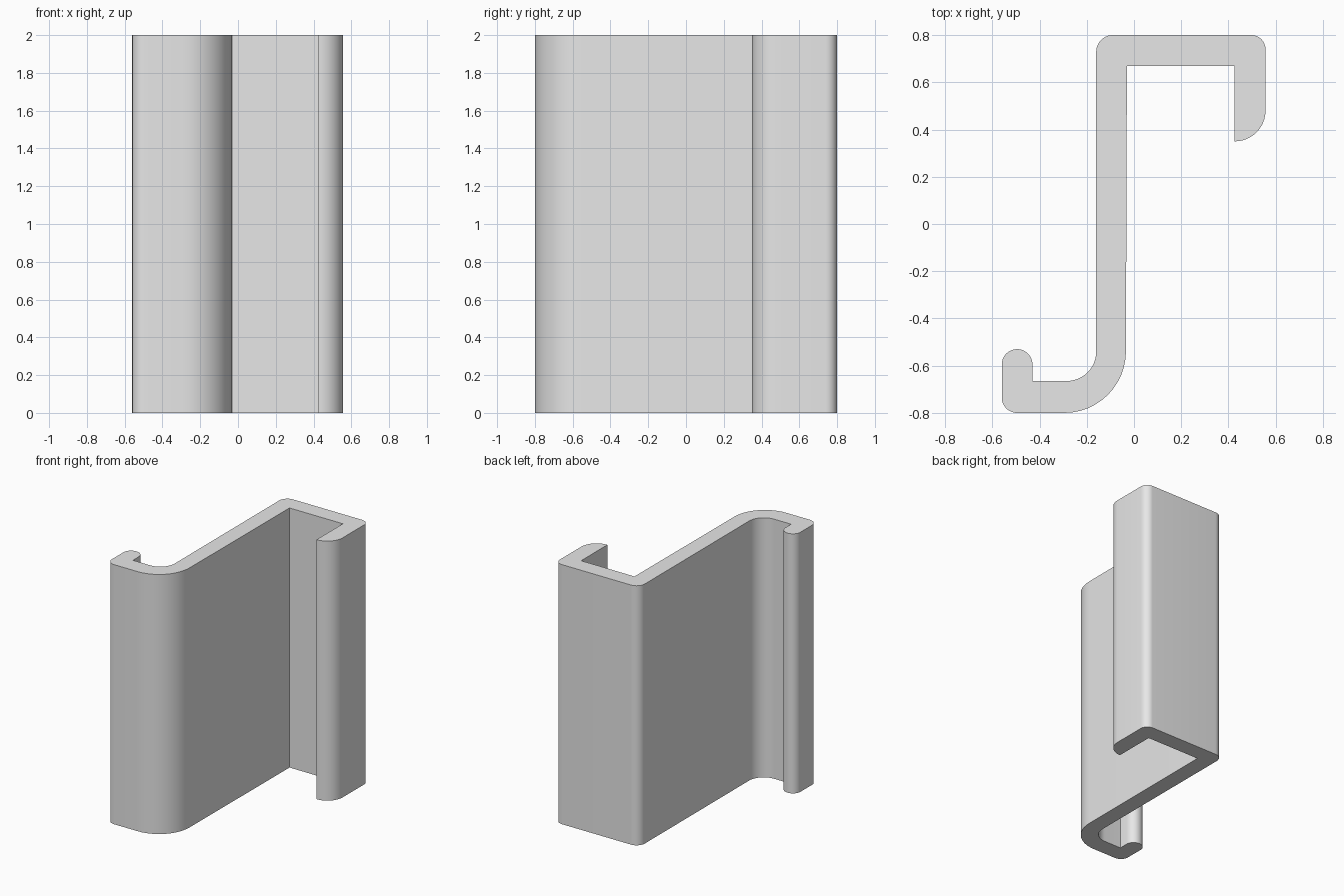
import bpy
import bmesh
import math
from mathutils import Vector

cube = bpy.data.objects.get("Cube")
if cube:
    bpy.data.objects.remove(cube, do_unlink=True)

HEIGHT = 2.0

# Channel outline: corner x, y and rounding radius
corners = [
    (-0.16, 0.80, 0.07), (-0.16, -0.665, 0.125),
    (-0.43, -0.665, 0), (-0.43, -0.53, 0.065),
    (-0.56, -0.53, 0.065), (-0.56, -0.80, 0.065),
    (-0.035, -0.80, 0.26), (-0.03, 0.67, 0),
    (0.425, 0.67, 0), (0.425, 0.35, 0),
    (0.557, 0.35, 0.13), (0.557, 0.80, 0.06),
]


def rounded_outline(corners, steps=12):
    """Replace each corner that has a radius with an arc."""
    points = []
    for i, (x, y, r) in enumerate(corners):
        here = Vector((x, y))
        if r == 0:
            points.append(here)
            continue
        to_prev = (Vector(corners[i - 1][:2]) - here).normalized()
        to_next = (Vector(corners[(i + 1) % len(corners)][:2]) - here).normalized()
        centre = here + (to_prev + to_next) * r
        for s in range(steps + 1):
            a = s / steps * math.pi / 2
            points.append(centre - to_next * r * math.cos(a) - to_prev * r * math.sin(a))
    return points


# Extrude the outline upward
bm = bmesh.new()
verts = [bm.verts.new((p.x, p.y, 0)) for p in rounded_outline(corners)]
bm.faces.new(verts)
bmesh.ops.remove_doubles(bm, verts=bm.verts[:], dist=0.0005)
extruded = bmesh.ops.extrude_face_region(bm, geom=bm.faces[:], use_keep_orig=True)
top = [g for g in extruded["geom"] if isinstance(g, bmesh.types.BMVert)]
bmesh.ops.translate(bm, verts=top, vec=(0, 0, HEIGHT))
bmesh.ops.recalc_face_normals(bm, faces=bm.faces[:])
mesh = bpy.data.meshes.new("hooked_channel")
bm.to_mesh(mesh)
bm.free()

channel = bpy.data.objects.new("hooked_channel", mesh)
bpy.context.collection.objects.link(channel)

# Plain grey finish
grey = bpy.data.materials.new("light_grey")
grey.use_nodes = True
colour = (0.8, 0.8, 0.8, 1)
grey.diffuse_color = colour
grey.node_tree.nodes["Principled BSDF"].inputs["Base Color"].default_value = colour
mesh.materials.append(grey)

# Smooth arcs, sharp edges
bpy.ops.object.select_all(action="DESELECT")
channel.select_set(True)
bpy.context.view_layer.objects.active = channel
bpy.ops.object.shade_smooth_by_angle(angle=math.radians(30))
